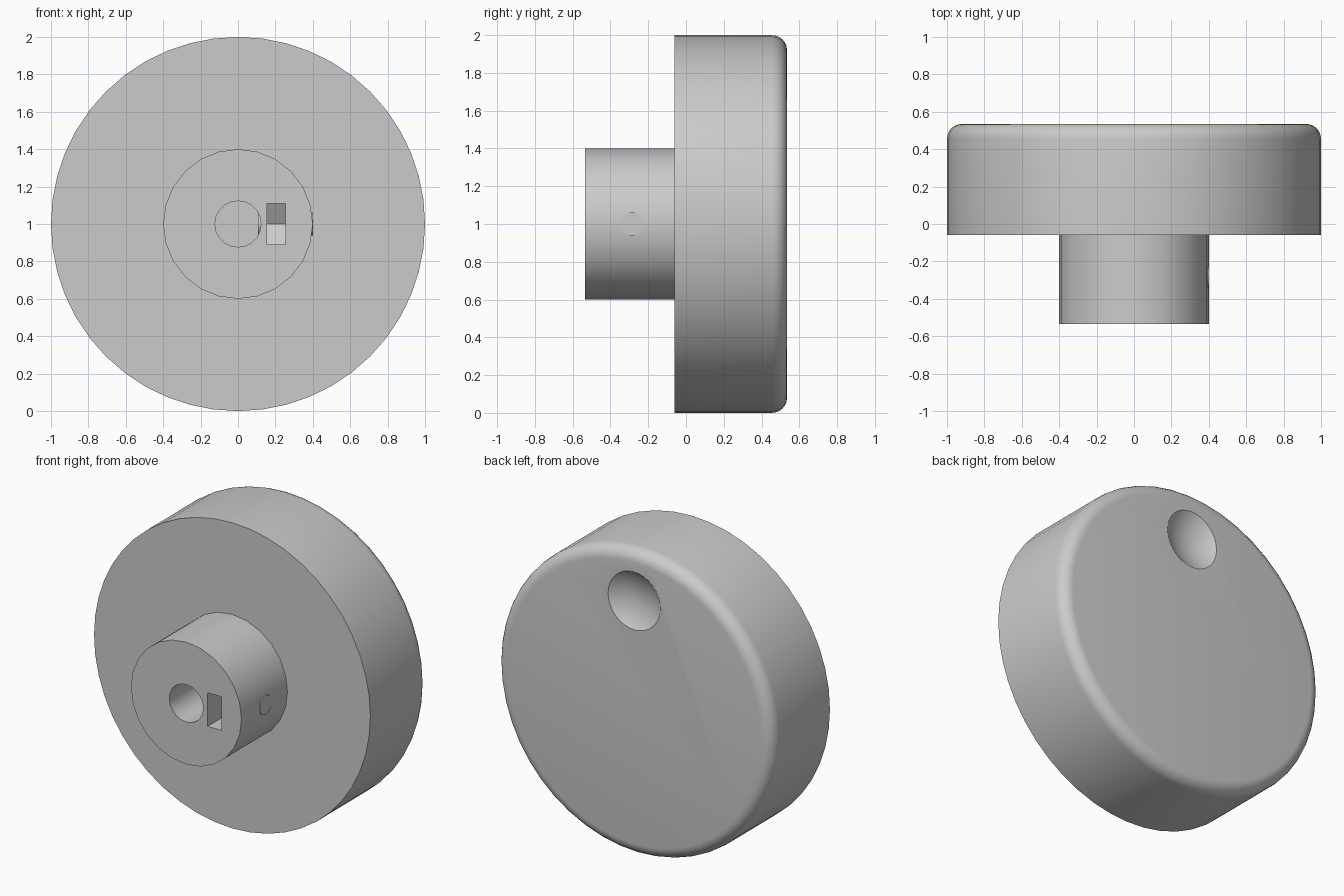
import bpy, bmesh, math
from mathutils import Matrix, Vector

if "Cube" in bpy.data.objects:
    bpy.data.objects.remove(bpy.data.objects["Cube"], do_unlink=True)

grey = bpy.data.materials.new("light grey")
grey.use_nodes = True
grey.diffuse_color = (0.6, 0.6, 0.6, 1)
grey.node_tree.nodes["Principled BSDF"].inputs["Base Color"].default_value = grey.diffuse_color

FRONT, SEAM, BACK = -0.535, -0.06, 0.535
CENTRE = Vector((0, 0, 1))


def finish(name, bm, cutter=False):
    bmesh.ops.recalc_face_normals(bm, faces=bm.faces)
    mesh = bpy.data.meshes.new(name)
    bm.to_mesh(mesh)
    bm.free()
    obj = bpy.data.objects.new(name, mesh)
    bpy.context.collection.objects.link(obj)
    mesh.materials.append(grey)
    if cutter:
        obj.hide_render = True
        obj.hide_set(True)
    return obj


def lathe(name, profile, sides, cutter=False):
    """Turn a (radius, y) profile about the knob's axis."""
    bm = bmesh.new()
    verts = [bm.verts.new((r, y, 0)) for r, y in profile]
    edges = [bm.edges.new(pair) for pair in zip(verts, verts[1:])]
    bmesh.ops.spin(bm, geom=verts + edges, cent=(0, 0, 0), axis=(0, 1, 0),
                   angle=math.tau, steps=sides)
    bmesh.ops.remove_doubles(bm, verts=bm.verts, dist=1e-4)
    # flat end caps
    bmesh.ops.holes_fill(bm, edges=[e for e in bm.edges if e.is_boundary], sides=0)
    bmesh.ops.translate(bm, verts=bm.verts, vec=CENTRE)
    return finish(name, bm, cutter)


def cut(obj, cutter):
    mod = obj.modifiers.new("cut " + cutter.name, "BOOLEAN")
    mod.operation, mod.solver, mod.object = "DIFFERENCE", "EXACT", cutter


def bake(obj):
    """Apply the cuts and smooth the round surfaces."""
    bpy.ops.object.select_all(action="DESELECT")
    bpy.context.view_layer.objects.active = obj
    obj.select_set(True)
    for mod in list(obj.modifiers):
        bpy.ops.object.modifier_apply(modifier=mod.name)
    bpy.ops.object.shade_smooth_by_angle(angle=math.radians(32))


# Dial disc with a rounded back rim
ROUND = 0.08
rim = [(1 - ROUND + ROUND * math.cos(a), BACK - ROUND + ROUND * math.sin(a))
       for a in (math.radians(15 * i) for i in range(7))]
dial = lathe("dial", [(1, SEAM)] + rim, 48)

# Finger dimple: shallow spherical hollow near the top of the back
DIMPLE_R, DIMPLE_DEPTH = 0.19, 0.06
ball_r = (DIMPLE_R ** 2 + DIMPLE_DEPTH ** 2) / (2 * DIMPLE_DEPTH)
bm = bmesh.new()
bmesh.ops.create_uvsphere(bm, u_segments=32, v_segments=32, radius=ball_r,
                          matrix=Matrix.Rotation(math.pi / 2, 4, "X"))
bmesh.ops.translate(bm, verts=bm.verts, vec=(0, BACK - DIMPLE_DEPTH + ball_r, 1.67))
cut(dial, finish("dimple_cutter", bm, cutter=True))
bake(dial)

# Hub with a blind shaft hole
hub = lathe("hub", [(0.4, FRONT), (0.4, SEAM)], 24)
cut(hub, lathe("shaft_cutter", [(0.123, FRONT - 0.1), (0.123, SEAM - 0.03)], 20, True))

# Nut slot: open at the front, ending in half a hexagon
SCREW_Y, HALF = -0.285, 0.11
bm = bmesh.new()
tip = HALF / math.cos(math.pi / 6)
outline = [(FRONT - 0.1, -HALF), (SCREW_Y + tip / 2, -HALF), (SCREW_Y + tip, 0),
           (SCREW_Y + tip / 2, HALF), (FRONT - 0.1, HALF)]
face = bm.faces.new([bm.verts.new((0.155, y, 1 + z)) for y, z in outline])
side = bmesh.ops.extrude_face_region(bm, geom=[face])["geom"]
bmesh.ops.translate(bm, verts=[v for v in side if isinstance(v, bmesh.types.BMVert)],
                    vec=(0.1, 0, 0))
cut(hub, finish("nut_slot_cutter", bm, cutter=True))
bake(hub)

# Set screw: short pieces on either side of the nut slot
for name, x0, x1 in (("inner_screw", 0.107, 0.155), ("outer_screw", 0.255, 0.4)):
    bm = bmesh.new()
    place = Matrix.Translation(((x0 + x1) / 2, SCREW_Y, 1)) @ Matrix.Rotation(math.pi / 2, 4, "Y")
    bmesh.ops.create_cone(bm, cap_ends=True, segments=20, radius1=0.062, radius2=0.062,
                          depth=x1 - x0, matrix=place)
    bake(finish(name, bm))
